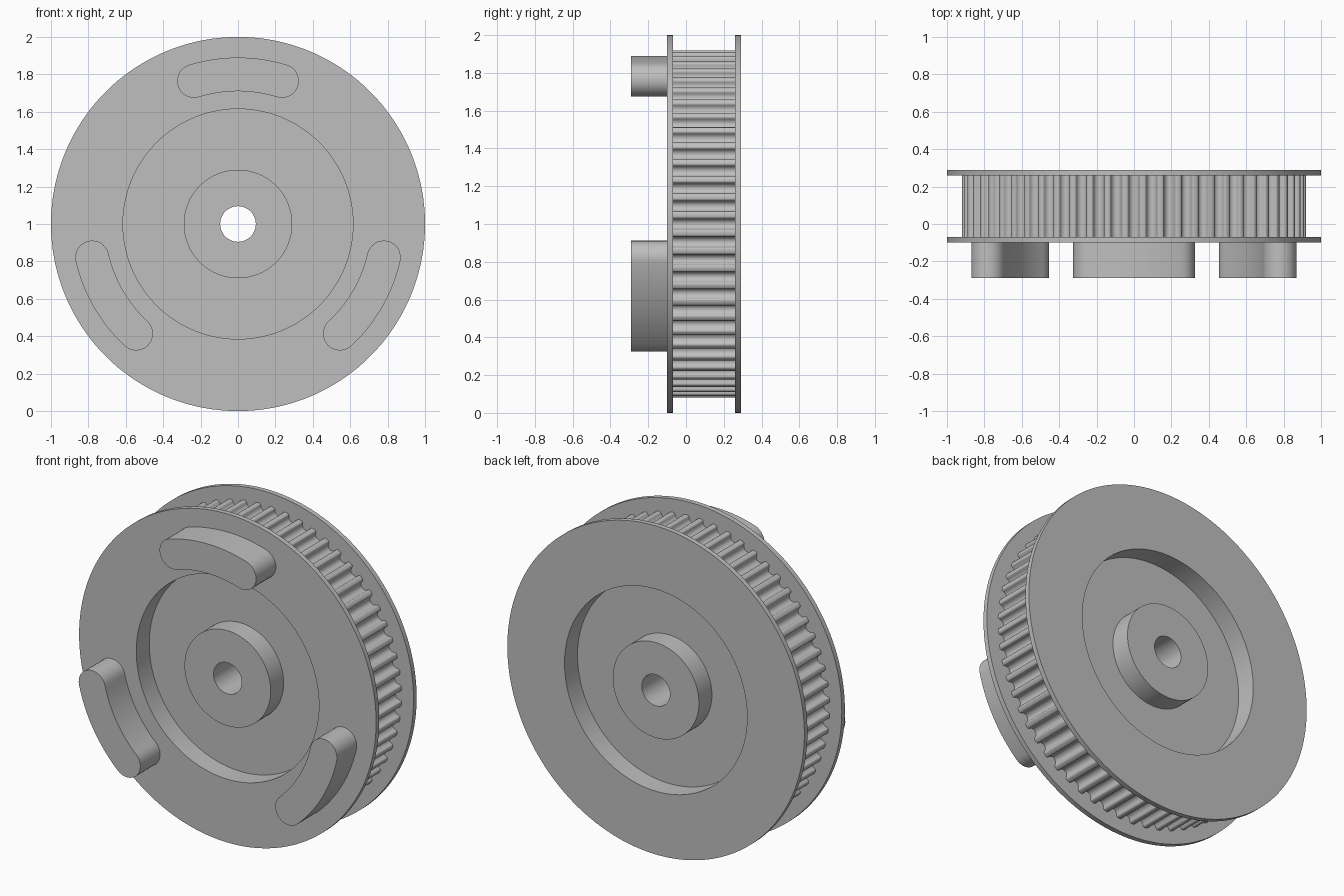
import bpy, bmesh
from math import sin, cos, pi, radians

cube = bpy.data.objects.get("Cube")
if cube:
    bpy.data.objects.remove(cube, do_unlink=True)

CENTRE_Z = 1.0
FRONT, BACK = -0.10, 0.29      # outer faces of the two flanges
FLANGE = 0.03                  # flange thickness
RECESS = 0.125                 # depth of the recess on each side
BORE_R, HUB_R, RECESS_R, FLANGE_R = 0.095, 0.29, 0.615, 1.0
TEETH, TIP_R = 60, 0.92

grey = bpy.data.materials.new("plain grey")
grey.use_nodes = True
grey.diffuse_color = (0.52, 0.52, 0.52, 1)
grey.node_tree.nodes["Principled BSDF"].inputs["Base Color"].default_value = grey.diffuse_color


def polar(r, a):
    return r * cos(a), r * sin(a)


def circle(r, n=180):
    return [polar(r, 2 * pi * i / n) for i in range(n)]


def finish(name, bm):
    bmesh.ops.recalc_face_normals(bm, faces=bm.faces)
    mesh = bpy.data.meshes.new(name)
    bm.to_mesh(mesh)
    bm.free()
    mesh.materials.append(grey)
    mesh.shade_smooth()
    mesh.set_sharp_from_angle(angle=radians(35))
    obj = bpy.data.objects.new(name, mesh)
    obj.location.z = CENTRE_Z
    bpy.context.collection.objects.link(obj)
    return obj


def ring(name, inner, outer, y0, y1):
    """Solid ring between two outlines with equal point counts."""
    bm = bmesh.new()
    loops = [[bm.verts.new((x, y, z)) for x, z in pts]
             for pts, y in ((inner, y0), (outer, y0), (outer, y1), (inner, y1))]
    n = len(inner)
    for k in range(4):
        a, b = loops[k], loops[(k + 1) % 4]
        for i in range(n):
            j = (i + 1) % n
            bm.faces.new((a[i], a[j], b[j], b[i]))
    return finish(name, bm)


def prism(name, pts, y0, y1):
    bm = bmesh.new()
    a, b = ([bm.verts.new((x, y, z)) for x, z in pts] for y in (y0, y1))
    bm.faces.new(a)
    bm.faces.new(b)
    for i in range(len(pts)):
        j = (i + 1) % len(pts)
        bm.faces.new((a[i], a[j], b[j], b[i]))
    return finish(name, bm)


def toothed_outline():
    """Round grooves with rounded tooth tips between them."""
    groove, tip = 0.029, 0.012
    base = TIP_R - tip
    half = [(groove * sin(t), base - groove * cos(t))
            for t in (pi / 2 * i / 5 for i in range(6))]
    half += [(groove + tip * (1 - cos(t)), base + tip * sin(t))
             for t in (pi / 2 * i / 3 for i in range(1, 4))]
    profile = [(-u, r) for u, r in reversed(half[1:])] + half
    return [polar(r, 2 * pi * k / TEETH + u / TIP_R)
            for k in range(TEETH) for u, r in profile]


def lug_outline(mid, r=0.80, half_width=0.09, half_angle=radians(17.1), n=20):
    """Curved slot shape with round ends."""
    pts = []
    arc = [mid - half_angle + 2 * half_angle * i / n for i in range(n + 1)]
    pts += [polar(r + half_width, a) for a in arc]
    for end, start in ((arc[-1], arc[-1]), (arc[0], arc[0] + pi)):
        cx, cz = polar(r, end)
        for i in range(1, 16):
            dx, dz = polar(half_width, start + pi * i / 16)
            pts.append((cx + dx, cz + dz))
        if end == arc[-1]:
            pts += [polar(r - half_width, a) for a in reversed(arc)]
    return pts


# Flanges
ring("front_flange", circle(RECESS_R), circle(FLANGE_R), FRONT, FRONT + FLANGE)
ring("back_flange", circle(RECESS_R), circle(FLANGE_R), BACK - FLANGE, BACK)

# Toothed rim between the flanges
teeth = toothed_outline()
ring("toothed_rim", circle(RECESS_R, len(teeth)), teeth, FRONT + FLANGE, BACK - FLANGE)

# Web and hub with bore
ring("web", circle(HUB_R - 0.01), circle(RECESS_R + 0.01), FRONT + RECESS, BACK - RECESS)
ring("hub", circle(BORE_R), circle(HUB_R), FRONT, BACK)

# Three curved lugs on the front face
for label, angle in (("top", 90), ("right", 210), ("left", 330)):
    prism(label + "_lug", lug_outline(radians(angle)), -0.29, FRONT)
